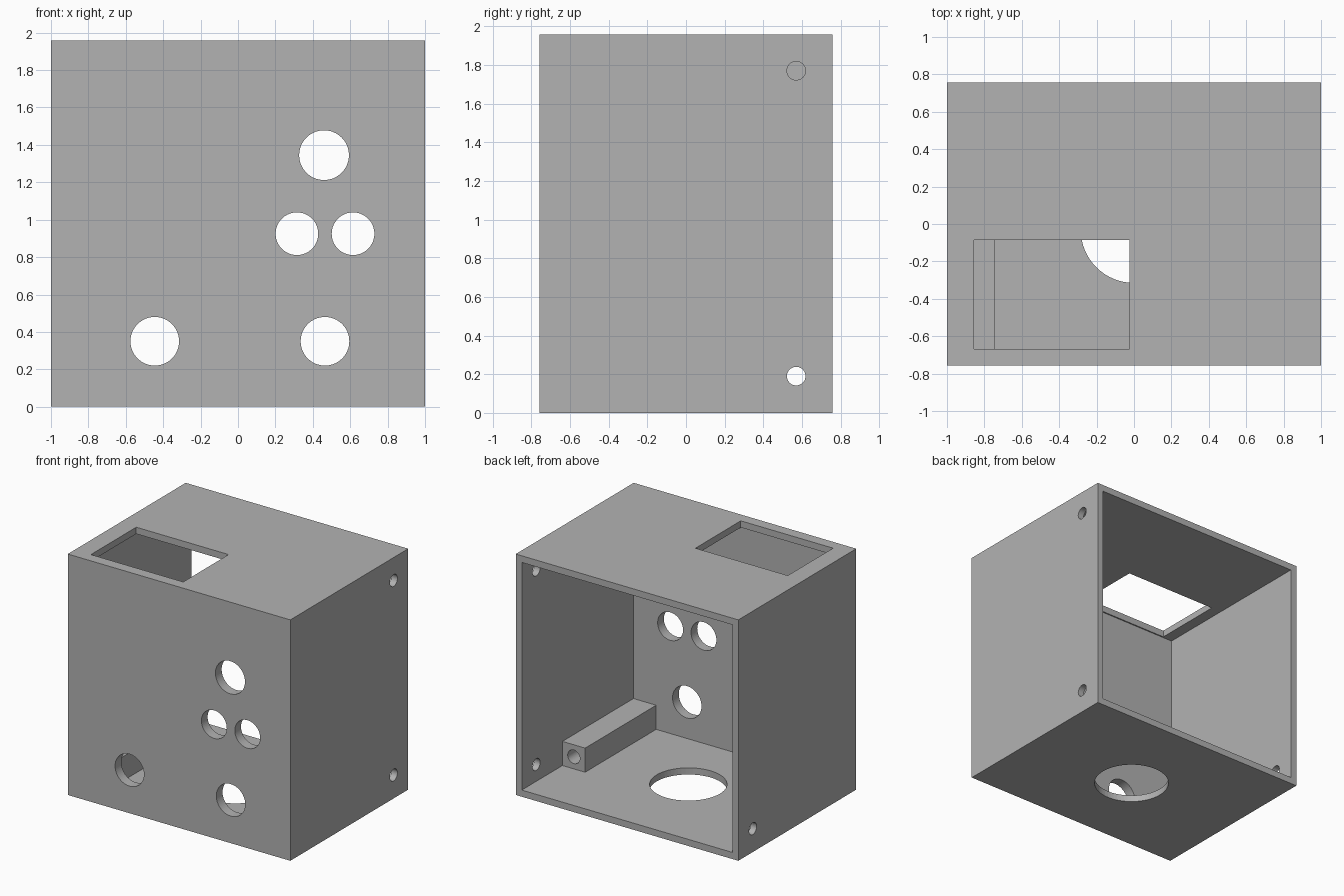
import bpy
import math

if "Cube" in bpy.data.objects:
    bpy.data.objects.remove(bpy.data.objects["Cube"], do_unlink=True)

HALF_X, HALF_Y, HEIGHT = 1.0, 0.757, 1.957
WALL, FRONT_WALL = 0.054, 0.08

grey = bpy.data.materials.new("plain grey")
grey.use_nodes = True
colour = (0.448, 0.448, 0.448, 1)
grey.diffuse_color = colour
grey.node_tree.nodes["Principled BSDF"].inputs["Base Color"].default_value = colour


def box(name, low, high):
    """Box between two opposite corners."""
    centre = [(a + b) / 2 for a, b in zip(low, high)]
    bpy.ops.mesh.primitive_cube_add(size=1, location=centre)
    ob = bpy.context.object
    ob.name = name
    ob.scale = [b - a for a, b in zip(low, high)]
    bpy.ops.object.transform_apply(location=True, rotation=False, scale=True)
    ob.data.materials.append(grey)
    return ob


def drill(centre, radius, axis, depth=0.3):
    """Round cutter centred on a point, along the named axis."""
    turn = {"x": (0, math.pi / 2, 0), "y": (math.pi / 2, 0, 0), "z": (0, 0, 0)}[axis]
    bpy.ops.mesh.primitive_cylinder_add(vertices=64, radius=radius, depth=depth,
                                        location=centre, rotation=turn)
    ob = bpy.context.object
    ob.name = "drill_cutter"
    ob.data.materials.append(grey)
    return ob


def cut(target, cutters):
    """Subtract each cutter from the target, then remove it."""
    for cutter in cutters:
        cutter.hide_render = True
        mod = target.modifiers.new("cut", 'BOOLEAN')
        mod.operation = 'DIFFERENCE'
        mod.solver = 'EXACT'
        mod.object = cutter
        bpy.context.view_layer.objects.active = target
        bpy.ops.object.modifier_apply(modifier=mod.name)
        bpy.data.objects.remove(cutter, do_unlink=True)


# Case with an open back
case = box("case", (-HALF_X, -HALF_Y, 0), (HALF_X, HALF_Y, HEIGHT))
cutters = [box("cavity_cutter", (WALL - HALF_X, FRONT_WALL - HALF_Y, WALL),
               (HALF_X - WALL, HALF_Y + 0.2, HEIGHT - WALL))]

# Rectangular window in the top
cutters.append(box("window_cutter", (-0.855, -0.667, HEIGHT - 0.15),
                   (-0.025, -0.085, HEIGHT + 0.1)))

# Round holes in the front panel
for x, z, radius in ((0.46, 1.345, 0.133), (0.315, 0.925, 0.114), (0.615, 0.925, 0.114),
                     (0.465, 0.35, 0.13), (-0.445, 0.35, 0.13)):
    cutters.append(drill((x, -HALF_Y, z), radius, "y"))

# Large hole in the floor
cutters.append(drill((0, -0.03, 0), 0.285, "z"))

# Screw holes near the back edge: two on one side, one on the other
for x, z in ((HALF_X, 0.19), (HALF_X, 1.77), (-HALF_X, 0.19)):
    cutters.append(drill((x, 0.57, z), 0.048, "x"))
cut(case, cutters)

# Mounting rails along both lower inside edges, each with a blind hole
for side, name in ((1, "left_rail"), (-1, "right_rail")):
    inner, outer = side * 0.742, side * (HALF_X - WALL / 2)
    rail = box(name, (min(inner, outer), FRONT_WALL / 2 - HALF_Y, WALL / 2),
               (max(inner, outer), 0.235, 0.25))
    cut(rail, [drill((side * 0.844, 0.235, 0.152), 0.055, "y", 0.8)])
